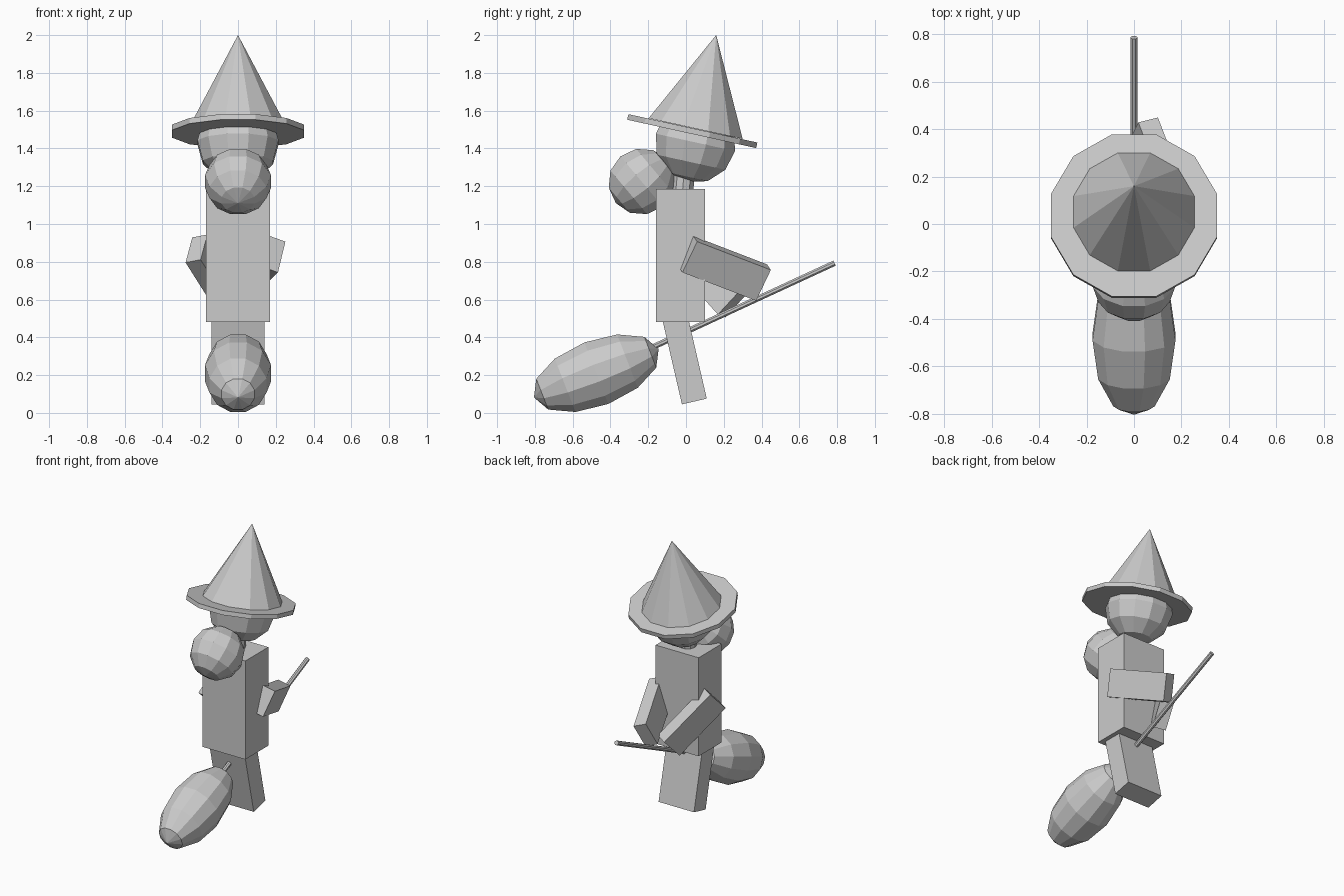
import bpy, bmesh
from math import radians, cos
from mathutils import Matrix, Vector

cube = bpy.data.objects.get("Cube")
if cube:
    bpy.data.objects.remove(cube, do_unlink=True)

grey = bpy.data.materials.new("plain grey")
grey.use_nodes = True
colour = (0.6, 0.6, 0.6, 1)
grey.diffuse_color = colour
grey.node_tree.nodes["Principled BSDF"].inputs["Base Color"].default_value = colour


def finish(name, bm, matrix):
    mesh = bpy.data.meshes.new(name)
    bm.to_mesh(mesh)
    bm.free()
    mesh.materials.append(grey)
    obj = bpy.data.objects.new(name, mesh)
    obj.matrix_world = matrix
    bpy.context.collection.objects.link(obj)
    return obj


def place(centre, tilt=0):
    """Position with a tilt that leans the local z axis towards the back."""
    return Matrix.Translation(centre) @ Matrix.Rotation(radians(-tilt), 4, 'X')


def box(name, size, matrix):
    bm = bmesh.new()
    bmesh.ops.create_cube(bm, size=1)
    bmesh.ops.scale(bm, vec=size, verts=bm.verts)
    return finish(name, bm, matrix)


def cone(name, bottom, top, height, matrix, sides=12):
    bm = bmesh.new()
    bmesh.ops.create_cone(bm, cap_ends=True, segments=sides, radius1=bottom,
                          radius2=top, depth=height)
    turn = Matrix.Rotation(radians(180 / sides), 3, 'Z')
    bmesh.ops.rotate(bm, matrix=turn, verts=bm.verts)
    bmesh.ops.translate(bm, vec=(0, 0, height / 2), verts=bm.verts)
    return finish(name, bm, matrix)


def ball(name, radius, length, matrix):
    bm = bmesh.new()
    bmesh.ops.create_uvsphere(bm, u_segments=12, v_segments=6, radius=1)
    bmesh.ops.rotate(bm, matrix=Matrix.Rotation(radians(15), 3, 'Z'), verts=bm.verts)
    bmesh.ops.scale(bm, vec=(radius, radius, length), verts=bm.verts)
    return finish(name, bm, matrix)


def arm(name, shoulder, hand, side_hint):
    """Box from shoulder to hand, its thin axis close to side_hint."""
    a, b = Vector(shoulder), Vector(hand)
    along = (b - a).normalized()
    thin = Vector(side_hint)
    thin = (thin - along * thin.dot(along)).normalized()
    wide = along.cross(thin)
    matrix = Matrix((thin, wide, along)).transposed().to_4x4()
    matrix.translation = (a + b) / 2
    return box(name, (0.09, 0.185, (b - a).length), matrix)


# Body
box("torso", (0.34, 0.26, 0.705), place((0, -0.03, 0.833)))
box("legs", (0.28, 0.135, 0.5), place((0, -0.012, 0.304), -13))
arm("left_arm", (0.19, 0.01, 0.84), (0.04, 0.40, 0.69), (0.085, 0.02, -0.03))
arm("right_arm", (-0.22, -0.01, 0.87), (-0.037, 0.25, 0.58), (0.09, -0.044, 0.017))

# Head and neck
cone("neck", 0.06, 0.06, 0.2, place((0, -0.025, 1.1), 5), 10)
ball("head", 0.222, 0.215, place((0, 0.05, 1.432), 12.4))
ball("front_ball", 0.18, 0.178, place((0, -0.235, 1.225), 50))

# Hat
cone("hat_brim", 0.362, 0.362, 0.03, place((0, 0.03, 1.477), 12.4))
cone("hat_cone", 0.264, 0, 0.507, place((0, 0.051, 1.505), 12.4))

# Broom
ball("broom_brush", 0.181, 0.354, place((0, -0.475, 0.21), 68.8))
cone("broom_handle", 0.016, 0.016, 1.39, place((0, -0.475, 0.21), 65.2), 8)
